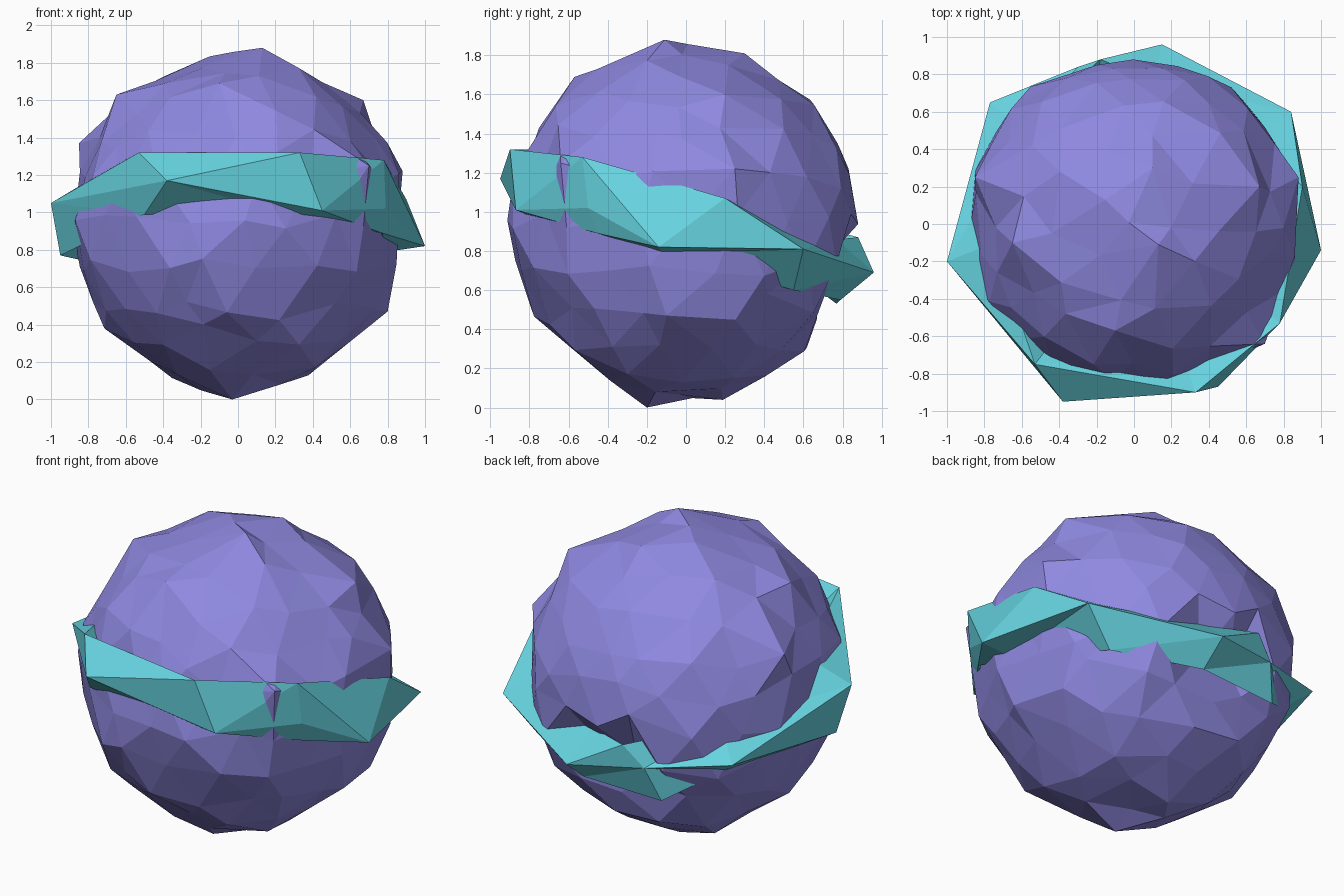
import bpy
import bmesh
import random
from mathutils import Vector

random.seed(7)
default_cube = bpy.data.objects.get("Cube")
if default_cube:
    bpy.data.objects.remove(default_cube, do_unlink=True)


def make_material(name, colour):
    material = bpy.data.materials.new(name)
    material.use_nodes = True
    material.diffuse_color = colour
    material.node_tree.nodes["Principled BSDF"].inputs["Base Color"].default_value = colour
    return material


def make_object(name, mesh_builder, material):
    """Turn a finished bmesh into a flat shaded object of one colour."""
    bmesh.ops.recalc_face_normals(mesh_builder, faces=mesh_builder.faces)
    mesh = bpy.data.meshes.new(name)
    mesh_builder.to_mesh(mesh)
    mesh_builder.free()
    mesh.materials.append(material)
    made = bpy.data.objects.new(name, mesh)
    bpy.context.collection.objects.link(made)
    return made


violet = make_material("violet rock", (0.275, 0.25, 0.75, 1))
teal = make_material("teal ring", (0.135, 0.66, 0.75, 1))

# Planet: a coarse sphere with its corners pushed about at random
CENTRE = Vector((0, 0, 0.94))
planet = bmesh.new()
bmesh.ops.create_icosphere(planet, subdivisions=3, radius=1)
for vert in planet.verts:
    direction = vert.co.normalized()
    wobble = Vector([random.uniform(-0.06, 0.06) for axis in range(3)])
    direction = (direction + wobble).normalized()
    vert.co = CENTRE + direction * random.uniform(0.87, 0.925)
    # The left side is flattened, and the back is hollow under the ring
    under_ring = 0.45 < vert.co.z < 0.72
    vert.co.y = min(vert.co.y, 0.67 if under_ring else 0.88)
    vert.co.x = min(vert.co.x, 0.86)

# Prominent peaks: the nearest free corner moves to each of these places
peaks = [
    (0.13, -0.11, 1.88), (-0.03, -0.2, 0), (-0.65, -0.1, 1.63),
    (0.67, 0.2, 1.6), (-0.85, 0.25, 1.37), (0.88, 0.25, 1.22),
    (0.8, -0.1, 0.47), (-0.2, 0.85, 1.05), (0.7, -0.64, 1.25),
    (0.67, -0.61, 0.92), (0.1, 0.3, 1.81), (-0.1, -0.57, 1.69),
    (-0.87, -0.33, 0.96),
]
free = list(planet.verts)
for peak in map(Vector, peaks):
    nearest = min(free, key=lambda v: (v.co - peak).length)
    nearest.co = peak
    free.remove(nearest)
make_object("planet", planet, violet)

# Ring: tilted band around the planet; each station is top, rim and underside
stations = [
    ((-0.53, -0.75, 1.32), (-0.38, -0.95, 1.17), (-0.5, -0.74, 0.99)),
    ((0.33, -0.9, 1.32), (0.45, -0.87, 1.01), (0.3, -0.8, 0.98)),
    ((0.78, -0.53, 1.28), (0.79, -0.5, 1.02), (0.77, -0.45, 0.89)),
    ((0.9, 0.2, 1.07), (1, -0.14, 0.82), (0.8, -0.12, 0.79)),
    ((0.68, 0.46, 0.93), (0.84, 0.6, 0.81), (0.64, 0.55, 0.6)),
    ((0.1, 0.77, 0.86), (0.15, 0.96, 0.69), (0.15, 0.79, 0.55)),
    ((-0.18, 0.88, 0.87), (-0.3, 0.84, 0.74), (-0.37, 0.77, 0.53)),
    ((-0.6, 0.5, 0.97), (-0.77, 0.65, 0.81), (-0.64, 0.54, 0.7)),
    ((-0.75, -0.1, 1.2), (-1, -0.2, 1.05), (-0.95, -0.12, 0.77)),
]
ring = bmesh.new()
loops = []
for station in stations:
    corners = [ring.verts.new(point) for point in station]
    # Hidden inner corner closes the section inside the planet
    inner = Vector(station[0]).lerp(Vector(station[2]), 0.5)
    inner.x *= 0.8
    inner.y *= 0.8
    corners.append(ring.verts.new(inner))
    loops.append(corners)
for index, near in enumerate(loops):
    far = loops[(index + 1) % len(loops)]
    for side in range(4):
        following = (side + 1) % 4
        ring.faces.new((near[side], far[side], far[following], near[following]))
bmesh.ops.triangulate(ring, faces=ring.faces, quad_method="SHORT_EDGE")
make_object("ring", ring, teal)
